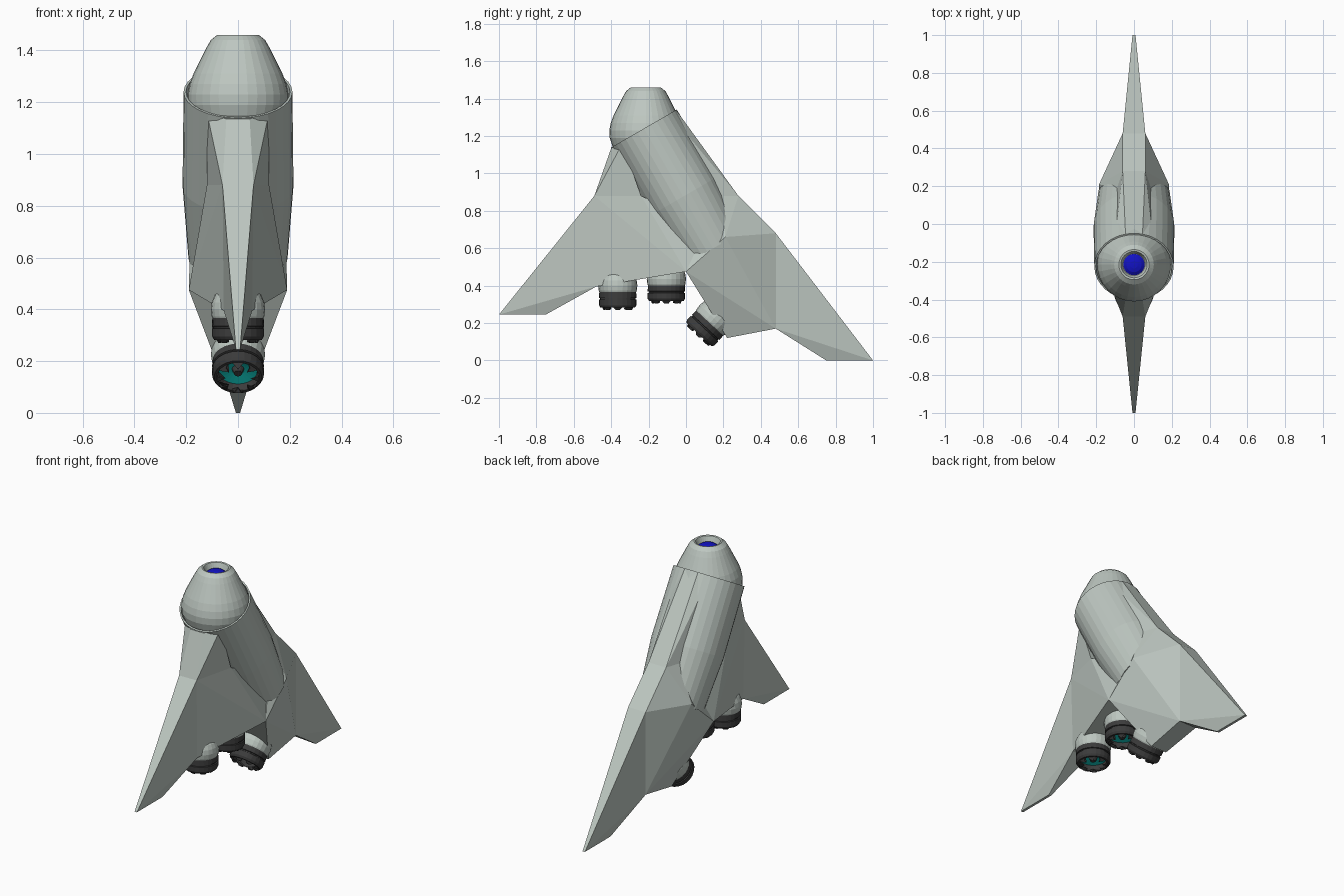
import bpy, bmesh
from math import sin, cos, pi, radians
from mathutils import Matrix, Vector

cube = bpy.data.objects.get("Cube")
if cube:
    bpy.data.objects.remove(cube, do_unlink=True)


def material(name, rgb):
    m = bpy.data.materials.new(name)
    m.use_nodes = True
    m.diffuse_color = (*rgb, 1)
    m.node_tree.nodes["Principled BSDF"].inputs["Base Color"].default_value = (*rgb, 1)
    return m


HULL = material("pale grey green", (0.51, 0.57, 0.53))
DARK = material("charcoal", (0.045, 0.045, 0.045))
BLUE = material("deep blue", (0.006, 0.006, 0.55))
TEAL = material("teal glow", (0.005, 0.55, 0.5))


def finish(name, bm, mat, matrix=Matrix()):
    bmesh.ops.recalc_face_normals(bm, faces=bm.faces)
    mesh = bpy.data.meshes.new(name)
    bm.to_mesh(mesh)
    bm.free()
    mesh.materials.append(mat)
    ob = bpy.data.objects.new(name, mesh)
    ob.matrix_world = matrix
    bpy.context.collection.objects.link(ob)
    return ob


def lathe(name, profile, mat, matrix, n=32):
    """Revolve (radius, height) points about the local z axis."""
    bm = bmesh.new()
    rings = [[bm.verts.new((r * cos(2 * pi * i / n), r * sin(2 * pi * i / n), z))
              for i in range(n)] for r, z in profile]
    for a, b in zip(rings, rings[1:]):
        for i in range(n):
            j = (i + 1) % n
            bm.faces.new((a[i], a[j], b[j], b[i]))
    bmesh.ops.remove_doubles(bm, verts=bm.verts, dist=1e-5)
    return finish(name, bm, mat, matrix)


def mirrored_hull(name, points):
    """Faceted solid around the points and their mirror images in x."""
    bm = bmesh.new()
    for x, y, z in points:
        for s in (1, -1):
            bm.verts.new((s * x, y, z))
    res = bmesh.ops.convex_hull(bm, input=bm.verts)
    junk = {e for e in res["geom_interior"] + res["geom_unused"]
            if isinstance(e, bmesh.types.BMVert)}
    bmesh.ops.delete(bm, geom=list(junk), context='VERTS')
    bmesh.ops.dissolve_limit(bm, angle_limit=0.01, verts=bm.verts, edges=bm.edges)
    return finish(name, bm, HULL)


# Tilted tubular body with a thin rim around its mouth
tilt = Matrix.Translation((0, -0.225, 1.24)) @ Matrix.Rotation(radians(30), 4, 'X')
lathe("body_tube",
      [(0, -0.2), (0.192, -0.2), (0.194, 0), (0.203, 0), (0.207, -0.42),
       (0.185, -0.74), (0, -0.74)],
      HULL, tilt @ Matrix.Diagonal((1.035, 1, 1, 1)))

# Upright nose with a recessed lens
nose_at = Matrix.Translation((0, -0.215, 0))
lathe("nose",
      [(0, 1.03), (0.1, 1.05), (0.15, 1.1), (0.18, 1.15), (0.193, 1.19), (0.195, 1.23),
       (0.187, 1.27), (0.172, 1.31), (0.122, 1.41), (0.105, 1.44), (0.08, 1.46),
       (0.07, 1.458), (0.058, 1.425), (0, 1.425)], HULL, nose_at)
lathe("nose_lens", [(0.056, 1.426), (0.04, 1.437), (0.02, 1.442), (0, 1.443)], BLUE, nose_at)

# Shared corners of the faceted hull
shoulder_front = [(0.06, -0.49, 0.88), (0.12, -0.24, 0.88)]
shoulder_back = [(0.06, 0.28, 0.88), (0.09, 0.19, 0.88)]
belly = (0.19, 0.0, 0.475)
hip = (0.185, 0.21, 0.66)
front_root = (0.055, -0.48, 0.395)
back_root = [(0.06, 0.48, 0.68), (0.06, 0.48, 0.17)]

# Long fairings under the rim
mirrored_hull("front_fairing",
              [(0.045, -0.40, 1.135), (0.12, -0.34, 1.16)] + shoulder_front)
mirrored_hull("back_fairing",
              [(0.045, -0.05, 1.335), (0.1, -0.08, 1.31)] + shoulder_back)

# Lower hull blocks
mirrored_hull("front_hull", shoulder_front + [front_root, belly, (0.12, 0.15, 0.7)])
mirrored_hull("back_hull", shoulder_back + back_root + [belly, hip, (0.055, 0.22, 0.12)])

# Swept fins tapering to thin tips
mirrored_hull("front_fin", [shoulder_front[0], front_root,
                            (0.008, -1, 0.245), (0.008, -0.75, 0.245)])
mirrored_hull("back_fin", back_root + [(0.008, 1, 0), (0.008, 0.75, 0)])


# Engines: ball joint, dark nozzle, glowing core and a ring of inward teeth
def engine(name, y, z, angle):
    m = Matrix.Translation((0, y, z)) @ Matrix.Rotation(radians(angle), 4, 'X')
    ball = [(0.105 * sin(pi * i / 12), 0.105 * cos(pi * i / 12)) for i in range(9)]
    lathe(name + "_ball", ball + [(0, -0.05)], HULL, m, 24)
    lathe(name + "_nozzle",
          [(0, -0.02), (0.098, -0.02), (0.1, -0.065), (0.094, -0.067), (0.094, -0.073),
           (0.1, -0.075), (0.1, -0.105), (0.092, -0.118), (0.08, -0.118),
           (0.076, -0.07), (0, -0.07)], DARK, m, 24)
    lathe(name + "_glow", [(0.075, -0.085), (0.03, -0.077), (0, -0.075)], TEAL, m, 24)
    lathe(name + "_hub", [(0.024, -0.076), (0.016, -0.1), (0, -0.1)], DARK, m, 12)
    bm = bmesh.new()
    teeth = 8
    for i in range(teeth):
        mid, half = 2 * pi * i / teeth, 0.8 * pi / teeth
        pts = [(0.088, mid - half, -0.112), (0.088, mid + half, -0.112),
               (0.078, mid + half * 0.5, -0.13), (0.052, mid, -0.128),
               (0.078, mid - half * 0.5, -0.13)]
        bm.faces.new([bm.verts.new((r * cos(a), r * sin(a), h)) for r, a, h in pts])
    ob = finish(name + "_teeth", bm, DARK, m)
    ob.modifiers.new("thickness", 'SOLIDIFY').thickness = 0.005


engine("front_engine", -0.365, 0.40, 0)
engine("middle_engine", -0.105, 0.435, 0)
engine("back_engine", 0.15, 0.225, -43)
